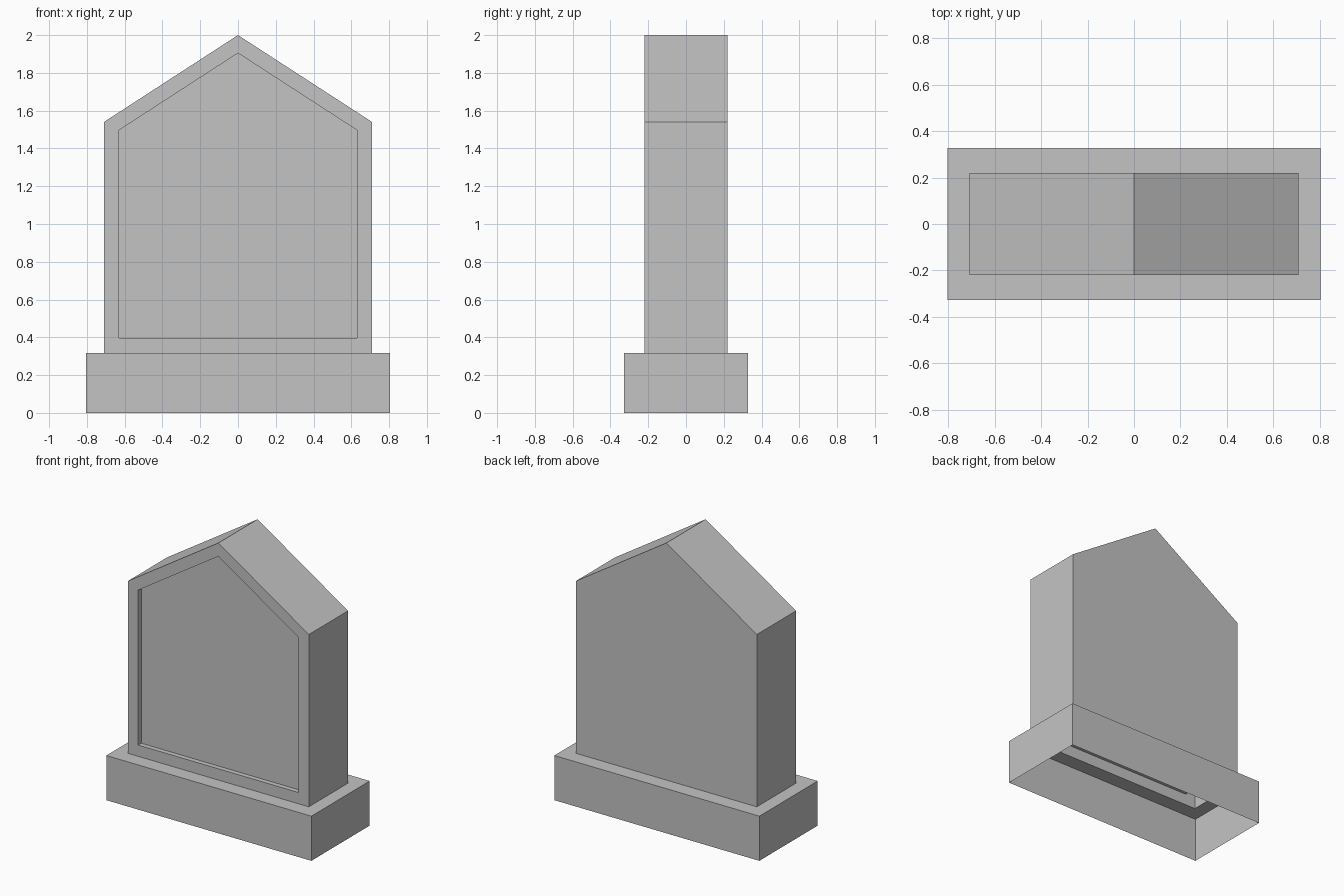
import bpy, bmesh
from mathutils import Vector

cube = bpy.data.objects.get("Cube")
if cube:
    bpy.data.objects.remove(cube, do_unlink=True)

BASE_X, BASE_Y, BASE_TOP = 0.805, 0.327, 0.317
BODY_X, BODY_Y = 0.71, 0.22
SHOULDER, PEAK = 1.54, 2.0
BORDER, RECESS = 0.08, 0.035

stone = bpy.data.materials.new("grey stone")
stone.use_nodes = True
colour = (0.55, 0.55, 0.55, 1)
stone.diffuse_color = colour
stone.node_tree.nodes["Principled BSDF"].inputs["Base Color"].default_value = colour


def prism(profile, direction):
    """Extrude a closed profile into a solid with outward normals."""
    bm = bmesh.new()
    face = bm.faces.new([bm.verts.new(p) for p in profile])
    ext = bmesh.ops.extrude_face_region(bm, geom=[face], use_keep_orig=True)
    moved = [v for v in ext["geom"] if isinstance(v, bmesh.types.BMVert)]
    bmesh.ops.translate(bm, verts=moved, vec=direction)
    bmesh.ops.recalc_face_normals(bm, faces=bm.faces[:])
    bm.normal_update()
    return bm


def facing(bm, direction):
    return max(bm.faces, key=lambda f: f.normal.dot(Vector(direction)))


def finish(bm, name):
    mesh = bpy.data.meshes.new(name)
    bm.to_mesh(mesh)
    bm.free()
    mesh.materials.append(stone)
    bpy.context.collection.objects.link(bpy.data.objects.new(name, mesh))


# Plinth: hollow shell, open below, with a slot where the slab stands
corners = [(-1, -1), (1, -1), (1, 1), (-1, 1)]
bm = prism([(x * BASE_X, y * BASE_Y, 0) for x, y in corners], (0, 0, BASE_TOP))
top = facing(bm, (0, 0, 1))
bmesh.ops.inset_region(bm, faces=[top], thickness=0.1)
for v in top.verts:
    v.co.x = BODY_X if v.co.x > 0 else -BODY_X
    v.co.y = BODY_Y if v.co.y > 0 else -BODY_Y
bottom = facing(bm, (0, 0, -1))
bmesh.ops.delete(bm, geom=[top, bottom], context="FACES_ONLY")
finish(bm, "plinth")

# Slab: gabled hollow shell, open below, with a recessed front panel
gable = [(-BODY_X, BASE_TOP), (BODY_X, BASE_TOP), (BODY_X, SHOULDER),
         (0, PEAK), (-BODY_X, SHOULDER)]
bm = prism([(x, -BODY_Y, z) for x, z in gable], (0, 2 * BODY_Y, 0))
bmesh.ops.delete(bm, geom=[facing(bm, (0, 0, -1))], context="FACES_ONLY")
front = facing(bm, (0, -1, 0))
bmesh.ops.inset_region(bm, faces=[front], thickness=BORDER, use_boundary=True,
                       use_even_offset=True)
panel = bmesh.ops.extrude_discrete_faces(bm, faces=[front])["faces"][0]
bmesh.ops.translate(bm, verts=panel.verts[:], vec=(0, RECESS, 0))
finish(bm, "slab")
